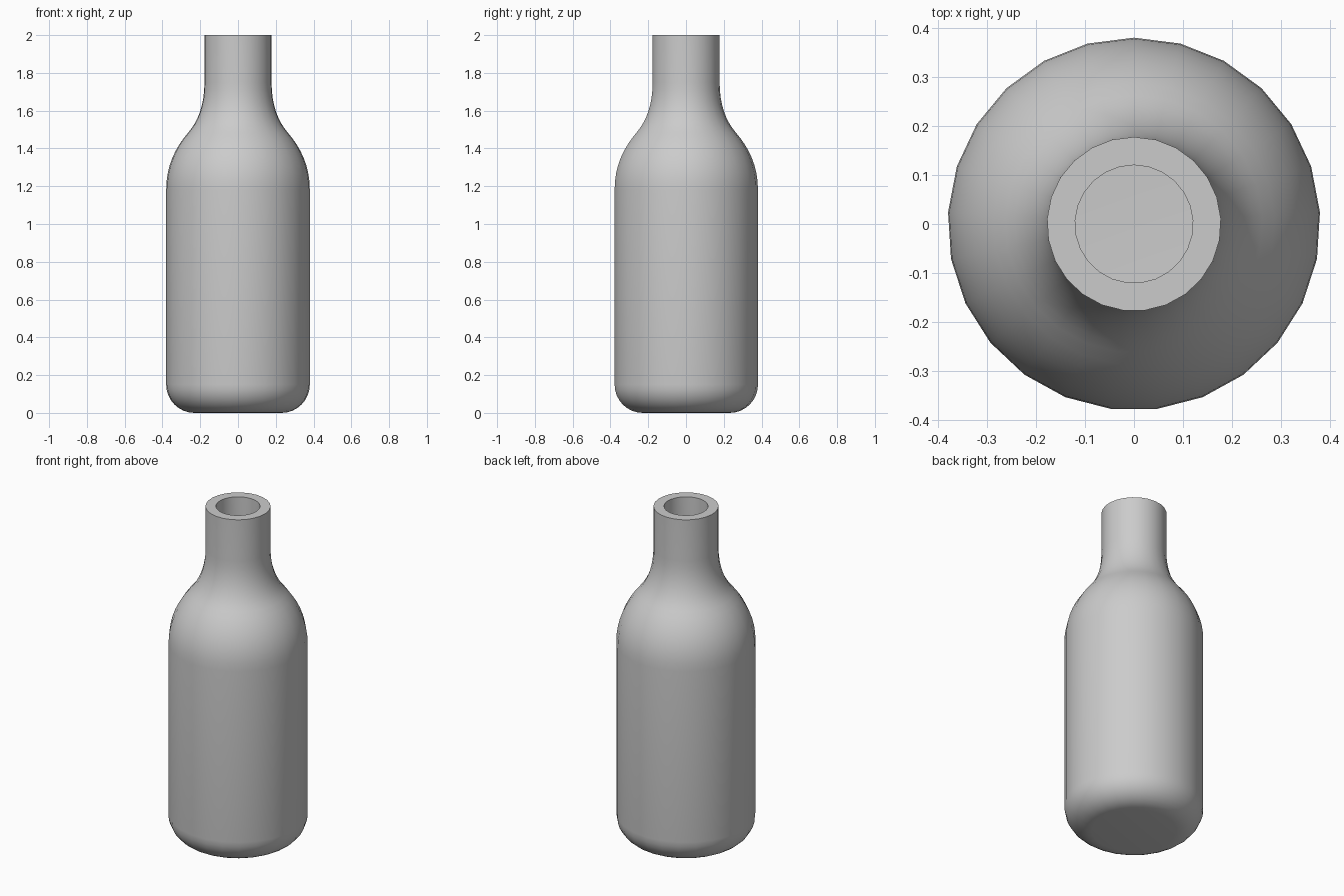
import bpy, bmesh, math
from mathutils import Vector
from mathutils.geometry import interpolate_bezier

if "Cube" in bpy.data.objects:
    bpy.data.objects.remove(bpy.data.objects["Cube"])

SIDES = 25
WALL = 0.057


def curve(a, b, c, d, n):
    """Points along a bezier in (radius, height), without the first."""
    pts = interpolate_bezier(*(Vector((p[0], p[1], 0)) for p in (a, b, c, d)), n)
    return [(p.x, p.y) for p in pts[1:]]


# Outer profile: base fillet, body, shoulder, neck
R = 0.381
profile = [(0.231 + 0.15 * math.sin(t), 0.15 - 0.15 * math.cos(t))
           for t in (math.pi / 2 * i / 8 for i in range(9))]
profile.append((R, 1.18))
profile += curve((R, 1.18), (R, 1.31), (0.332, 1.405), (0.263, 1.485), 9)
profile += curve((0.263, 1.485), (0.212, 1.545), (0.178, 1.63), (0.178, 1.75), 9)
profile.append((0.178, 2.0))

# Bottle skin: rings joined by quads, closed at the bottom, open at the top
bm = bmesh.new()
rings = []
for r, z in profile:
    ring = []
    for i in range(SIDES):
        a = math.pi / 2 + 2 * math.pi * i / SIDES
        ring.append(bm.verts.new((r * math.cos(a), r * math.sin(a), z)))
    rings.append(ring)
for lo, hi in zip(rings, rings[1:]):
    for i in range(SIDES):
        j = (i + 1) % SIDES
        bm.faces.new((lo[i], lo[j], hi[j], hi[i]))
bm.faces.new(rings[0][::-1])
mesh = bpy.data.meshes.new("bottle")
bm.to_mesh(mesh)
bm.free()
bottle = bpy.data.objects.new("bottle", mesh)
bpy.context.collection.objects.link(bottle)
bpy.context.view_layer.objects.active = bottle
bottle.select_set(True)

# Glass wall with a flat rim
wall = bottle.modifiers.new("wall", 'SOLIDIFY')
wall.thickness = WALL
wall.offset = -1
wall.use_even_offset = True
bpy.ops.object.modifier_apply(modifier="wall")
bpy.ops.object.shade_smooth_by_angle(angle=math.radians(35))
